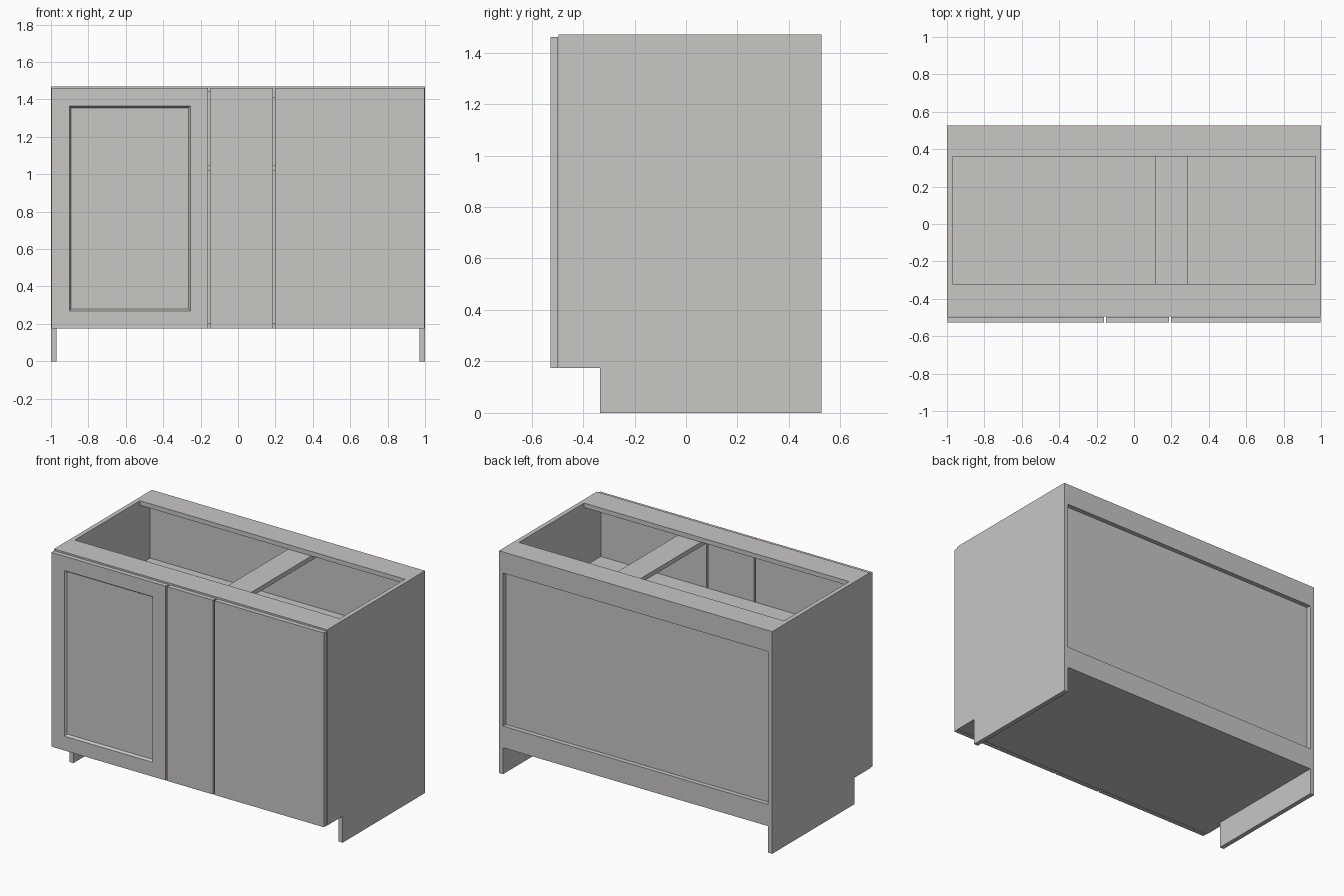
import bpy
import bmesh

old = bpy.data.objects.get("Cube")
if old:
    bpy.data.objects.remove(old, do_unlink=True)

# One flat colour
grey = bpy.data.materials.new("warm_grey")
grey.use_nodes = True
colour = (0.58, 0.57, 0.55, 1)
grey.diffuse_color = colour
grey.node_tree.nodes["Principled BSDF"].inputs["Base Color"].default_value = colour

# Main dimensions
T = 0.03                     # board thickness
INNER = 1 - T                # inside face of the side panels
FRONT, BACK = -0.495, 0.527  # carcass depth
TOP, BASE = 1.47, 0.175      # carcass top, underside of the floor
DOOR_FRONT, DOOR_TOP = -0.527, 1.46


def finish(name, bm):
    bmesh.ops.recalc_face_normals(bm, faces=bm.faces)
    mesh = bpy.data.meshes.new(name)
    bm.to_mesh(mesh)
    bm.free()
    mesh.materials.append(grey)
    obj = bpy.data.objects.new(name, mesh)
    bpy.context.collection.objects.link(obj)
    return obj


def box_mesh(x, y, z):
    bm = bmesh.new()
    bmesh.ops.create_cube(bm, size=1)
    for v in bm.verts:
        v.co = [lo + (hi - lo) * (c + 0.5) for c, (lo, hi) in zip(v.co, (x, y, z))]
    return bm


def board(name, x, y, z):
    return finish(name, box_mesh(x, y, z))


# Side panels with a toe notch
profile = [(BACK, 0), (BACK, TOP), (FRONT, TOP), (FRONT, BASE), (-0.335, BASE), (-0.335, 0)]
for name, x in (("left_side", INNER), ("right_side", -1)):
    bm = bmesh.new()
    face = bm.faces.new([bm.verts.new((x, y, z)) for y, z in profile])
    ext = bmesh.ops.extrude_face_region(bm, geom=[face])
    for v in ext["geom"]:
        if isinstance(v, bmesh.types.BMVert):
            v.co.x += T
    finish(name, bm)

# Carcass boards between the sides
width = (-INNER, INNER)
panel_y = (BACK - 2 * T, BACK - T)
rail_y = (BACK - T, BACK)
board("floor", width, (FRONT, BACK), (BASE, BASE + T))
board("shelf", width, (FRONT, panel_y[0]), (1.02, 1.05))
board("front_top_rail", width, (FRONT, -0.32), (TOP - T, TOP))
board("back_top_rail", width, (0.36, BACK), (TOP - T, TOP))
board("back_panel", width, panel_y, (BASE + T, TOP - T))
board("back_upper_strip", width, rail_y, (1.33, TOP - T))
board("back_lower_strip", width, rail_y, (BASE + T, 0.318))
board("cross_brace", (0.115, 0.285), (FRONT, panel_y[0]), (TOP - 2 * T, TOP - T))

# Plain front panels
door_y = (DOOR_FRONT, FRONT - 0.002)
door_z = (BASE, DOOR_TOP)
board("filler_panel", (-0.15, 0.187), door_y, door_z)
board("blind_panel", (0.197, 0.997), door_y, door_z)

# Door with a recessed centre and a sloped lip
bm = box_mesh((-0.997, -0.16), door_y, door_z)
bmesh.ops.recalc_face_normals(bm, faces=bm.faces)
centre = min(bm.faces, key=lambda f: f.calc_center_median().y)
for margin, depth in ((0.095, 0), (0.01, 0.015)):
    bmesh.ops.inset_region(bm, faces=[centre], thickness=margin, use_even_offset=True)
    for v in centre.verts:
        v.co.y += depth
finish("door", bm)
